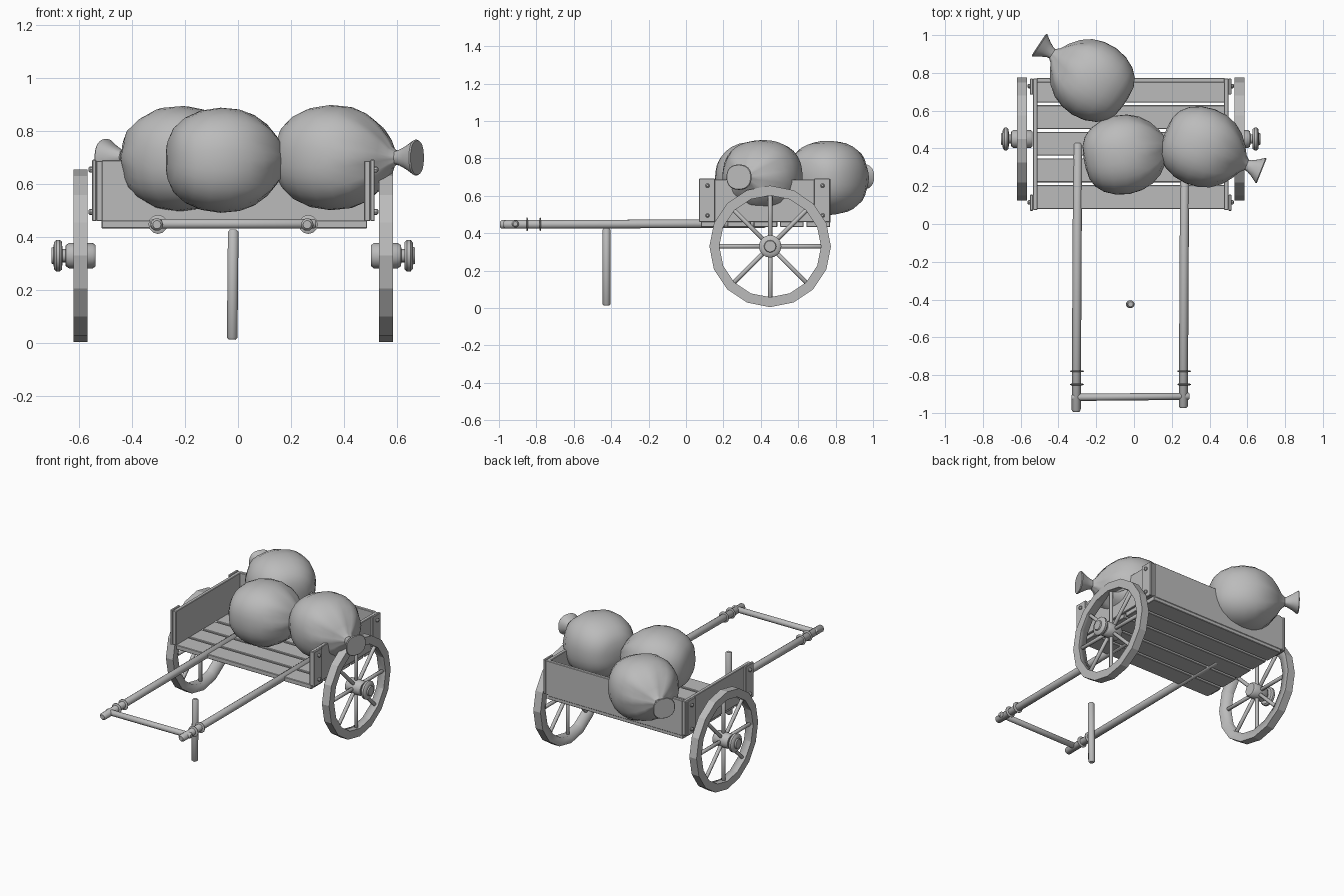
import bpy, bmesh, math
from mathutils import Vector, Matrix

cube = bpy.data.objects.get("Cube")
if cube:
    bpy.data.objects.remove(cube)

grey = bpy.data.materials.new("plain_grey")
grey.use_nodes = True
GREY = (0.5, 0.5, 0.5, 1)
grey.diffuse_color = GREY
grey.node_tree.nodes["Principled BSDF"].inputs["Base Color"].default_value = GREY

MID = -0.0175  # the cart body sits slightly off centre


def finish(name, bm, angle=None):
    bmesh.ops.recalc_face_normals(bm, faces=bm.faces)
    mesh = bpy.data.meshes.new(name)
    bm.to_mesh(mesh)
    bm.free()
    ob = bpy.data.objects.new(name, mesh)
    bpy.context.collection.objects.link(ob)
    mesh.materials.append(grey)
    if angle:
        bpy.ops.object.select_all(action='DESELECT')
        ob.select_set(True)
        bpy.context.view_layer.objects.active = ob
        bpy.ops.object.shade_smooth_by_angle(angle=math.radians(angle))
    return ob


def box(name, low, high, bevel=0.003):
    low, high = Vector(low), Vector(high)
    bm = bmesh.new()
    size = Matrix.Diagonal((*(high - low), 1))
    bmesh.ops.create_cube(bm, size=1, matrix=Matrix.Translation((low + high) / 2) @ size)
    bmesh.ops.bevel(bm, geom=bm.edges[:], offset=bevel, segments=1, affect='EDGES')
    return finish(name, bm)


def lathe(name, profile, start, direction, sides=12, angle=40, shape=None):
    """Sweep (distance, radius) rings along a direction, optionally reshaping each ring."""
    axis = Vector(direction).normalized()
    ref = Vector((0, 0, 1)) if abs(axis.z) < 0.9 else Vector((1, 0, 0))
    side = ref.cross(axis).normalized()
    up = axis.cross(side)
    bm = bmesh.new()
    rings = []
    for t, r in profile:
        ring = []
        for i in range(sides):
            a = 2 * math.pi * i / sides
            u, v = shape(t, a) if shape else (math.cos(a), math.sin(a))
            ring.append(bm.verts.new(Vector(start) + axis * t + (side * u + up * v) * r))
        rings.append(ring)
    for a, b in zip(rings, rings[1:]):
        for i in range(sides):
            j = (i + 1) % sides
            bm.faces.new((a[i], a[j], b[j], b[i]))
    bm.faces.new(rings[0])
    bm.faces.new(rings[-1])
    return finish(name, bm, angle)


def rod(name, a, b, r, sides=10):
    a, b = Vector(a), Vector(b)
    n = (b - a).length
    e = r * 0.4
    return lathe(name, [(0, r * 0.65), (e, r), (n - e, r), (n, r * 0.65)], a, b - a, sides, 50)


# Bed planks
for k in range(5):
    y = 0.08 + k * 0.141
    box(f"bed_plank_{k + 1}", (-0.515, y, 0.433), (0.487, y + 0.126, 0.463))

# Back board, side boards, corner posts and bolts
box("back_board", (-0.515, 0.75, 0.455), (0.48, 0.773, 0.69))
for s, label in ((-1, "right"), (1, "left")):
    def across(d):
        return MID + s * d

    def mirrored(name, d0, d1, y0, y1, z0, z1):
        x0, x1 = sorted((across(d0), across(d1)))
        box(name, (x0, y0, z0), (x1, y1, z1))

    mirrored(f"{label}_side_board", 0.493, 0.517, 0.075, 0.77, 0.46, 0.688)
    for y, end in ((0.07, "front"), (0.685, "back")):
        mirrored(f"{label}_{end}_post", 0.517, 0.533, y, y + 0.085, 0.46, 0.692)
        for z in (0.495, 0.655):
            lathe(f"{label}_{end}_bolt", [(0, 0.012), (0.01, 0.012), (0.016, 0.006)],
                  (across(0.531), y + 0.045, z), (s, 0, 0), 8)

    # Wheel: rim, spokes and turned hub
    hub = Vector((across(0), 0.45, 0.33))
    lathe(f"{label}_wheel_rim",
          [(0.55, 0.272), (0.55, 0.325), (0.603, 0.325), (0.603, 0.272), (0.55, 0.272)],
          hub, (s, 0, 0), 16, 15)
    rim = bpy.data.objects[f"{label}_wheel_rim"]
    bm = bmesh.new()
    bm.from_mesh(rim.data)
    bmesh.ops.delete(bm, geom=[f for f in bm.faces if len(f.verts) > 4], context='FACES_ONLY')
    bmesh.ops.remove_doubles(bm, verts=bm.verts, dist=0.0005)
    bmesh.ops.recalc_face_normals(bm, faces=bm.faces)
    bm.to_mesh(rim.data)
    bm.free()
    centre = hub + Vector((s * 0.576, 0, 0))
    for k in range(8):
        a = k * math.pi / 4
        d = Vector((0, math.cos(a), math.sin(a)))
        rod(f"{label}_spoke_{k + 1}", centre + d * 0.03, centre + d * 0.285, 0.012, 8)
    lathe(f"{label}_hub",
          [(0.52, 0.04), (0.53, 0.048), (0.62, 0.048), (0.632, 0.04), (0.634, 0.025),
           (0.645, 0.025), (0.646, 0.052), (0.655, 0.06), (0.668, 0.06), (0.677, 0.05),
           (0.678, 0.033), (0.686, 0.03)], hub, (s, 0, 0), 16)

# Shafts with binding rings, cross bar and prop leg
for x, label, front in ((-0.302, "right", -0.995), (0.265, "left", -0.975)):
    rod(f"{label}_shaft", (x - 0.004, front, 0.447), (x + 0.004, 0.43, 0.452), 0.024)
    for y in (-0.85, -0.78):
        lathe(f"{label}_binding", [(0, 0.03), (0.003, 0.036), (0.006, 0.036), (0.009, 0.03)],
              (x, y - 0.004, 0.448), (0, 1, 0), 12)
rod("cross_bar", (-0.33, -0.918, 0.45), (0.295, -0.912, 0.45), 0.019)
rod("prop_leg", (-0.022, -0.425, 0.013), (-0.018, -0.425, 0.428), 0.021)


# Tied sacks: rounded square section, pleated towards the neck
def sack_section(t, a):
    c, s = math.cos(a), math.sin(a)
    soft = (abs(c) ** 2.35 + abs(s) ** 2.35) ** (-1 / 2.35)
    pleat = 0.05 * max(0, min(1, (t - 0.28) / 0.12)) if t < 0.47 else 0
    k = soft * (1 + pleat * math.cos(8 * a))
    return c * k, s * k * 0.94


SACK = [(0, 0.03), (0.008, 0.09), (0.03, 0.135), (0.07, 0.172), (0.13, 0.2), (0.2, 0.211),
        (0.27, 0.204), (0.33, 0.178), (0.38, 0.138), (0.42, 0.088), (0.445, 0.045),
        (0.465, 0.028), (0.48, 0.032), (0.51, 0.048), (0.545, 0.072), (0.55, 0.068)]
for name, start, direction in (
        ("back_sack", (-0.045, 0.645, 0.692), (-0.83, 0.55, 0.02)),
        ("middle_sack", (-0.262, 0.325, 0.69), (0.97, 0.2, 0)),
        ("left_sack", (0.165, 0.485, 0.7), (0.93, -0.37, 0))):
    lathe(name, SACK, start, direction, 32, 50, sack_section)
